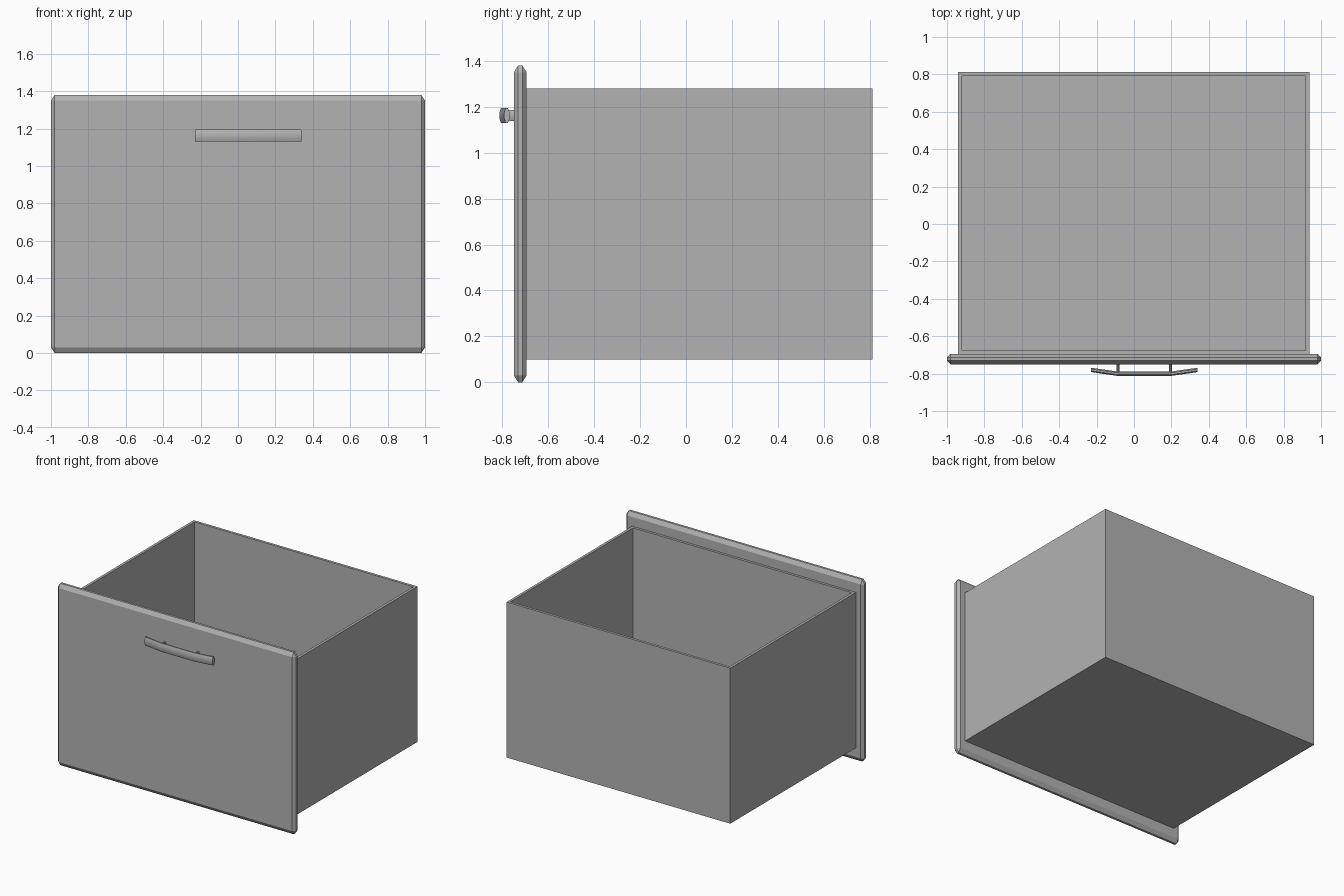
import bpy
import bmesh
import math
from itertools import product
from mathutils import Matrix, Vector

if "Cube" in bpy.data.objects:
    bpy.data.objects.remove(bpy.data.objects["Cube"], do_unlink=True)

GREY = (0.45, 0.45, 0.45, 1)
grey = bpy.data.materials.new("plain grey")
grey.use_nodes = True
grey.diffuse_color = GREY
grey.node_tree.nodes["Principled BSDF"].inputs["Base Color"].default_value = GREY


def finish(name, bm, smooth=False):
    bmesh.ops.recalc_face_normals(bm, faces=bm.faces)
    mesh = bpy.data.meshes.new(name)
    bm.to_mesh(mesh)
    bm.free()
    mesh.materials.append(grey)
    obj = bpy.data.objects.new(name, mesh)
    bpy.context.collection.objects.link(obj)
    if smooth:
        bpy.ops.object.select_all(action="DESELECT")
        obj.select_set(True)
        bpy.context.view_layer.objects.active = obj
        bpy.ops.object.shade_smooth_by_angle(angle=math.radians(50))
    return obj


def chamfered_panel(name, centre, half, cut):
    """Block with every edge chamfered: the hull of its six inset faces."""
    bm = bmesh.new()
    for signs in product((-1, 1), repeat=3):
        for axis in range(3):
            bm.verts.new([centre[i] + signs[i] * (half[i] - (0 if i == axis else cut[i]))
                          for i in range(3)])
    bmesh.ops.convex_hull(bm, input=bm.verts[:])
    bmesh.ops.dissolve_limit(bm, angle_limit=0.01, verts=bm.verts[:], edges=bm.edges[:])
    finish(name, bm)


def open_box(name, low, high, wall):
    """Block hollowed out from above."""
    low, high = Vector(low), Vector(high)
    bm = bmesh.new()
    matrix = Matrix.Translation((low + high) / 2) @ Matrix.Diagonal((high - low).to_4d())
    bmesh.ops.create_cube(bm, size=1, matrix=matrix)
    top = max(bm.faces, key=lambda f: f.calc_center_median().z)
    bmesh.ops.inset_region(bm, faces=[top], thickness=wall)
    floor = bmesh.ops.extrude_face_region(bm, geom=[top])["geom"]
    bmesh.ops.delete(bm, geom=[top], context="FACES_ONLY")
    for v in floor:
        if isinstance(v, bmesh.types.BMVert):
            v.co.z = low.z + wall
    finish(name, bm)


def loft(name, path, side, half_side, half_height, sides):
    """Oval section swept along a level path; side is the section's level axis."""
    bm = bmesh.new()
    rings = []
    for point in path:
        ring = []
        for i in range(sides):
            a = math.tau * (i + 0.5) / sides
            offset = Vector(side) * half_side * math.cos(a) + Vector((0, 0, half_height * math.sin(a)))
            ring.append(bm.verts.new(Vector(point) + offset))
        rings.append(ring)
    for a, b in zip(rings, rings[1:]):
        for i in range(sides):
            j = (i + 1) % sides
            bm.faces.new((a[i], a[j], b[j], b[i]))
    bm.faces.new(rings[0])
    bm.faces.new(rings[-1])
    finish(name, bm, smooth=True)


# Front panel and drawer body
chamfered_panel("front_panel", (0, -0.722, 0.69), (1, 0.028, 0.69), (0.02, 0.019, 0.03))
open_box("drawer_box", (-0.94, -0.695, 0.1), (0.938, 0.812, 1.28), 0.028)

# Handle: a bowed bar on two flat posts
MID, Z = 0.055, 1.162
bar = [(MID + x, y, Z) for x, y in ((-0.285, -0.78), (-0.14, -0.801), (0.14, -0.801), (0.285, -0.78))]
loft("handle_bar", bar, (0, 1, 0), 0.0125, 0.035, 8)
for label, s in (("right", -1), ("left", 1)):
    x = MID + s * 0.14
    loft("handle_post_" + label, [(x, -0.8, Z), (x, -0.74, Z)], (1, 0, 0), 0.008, 0.025, 8)
